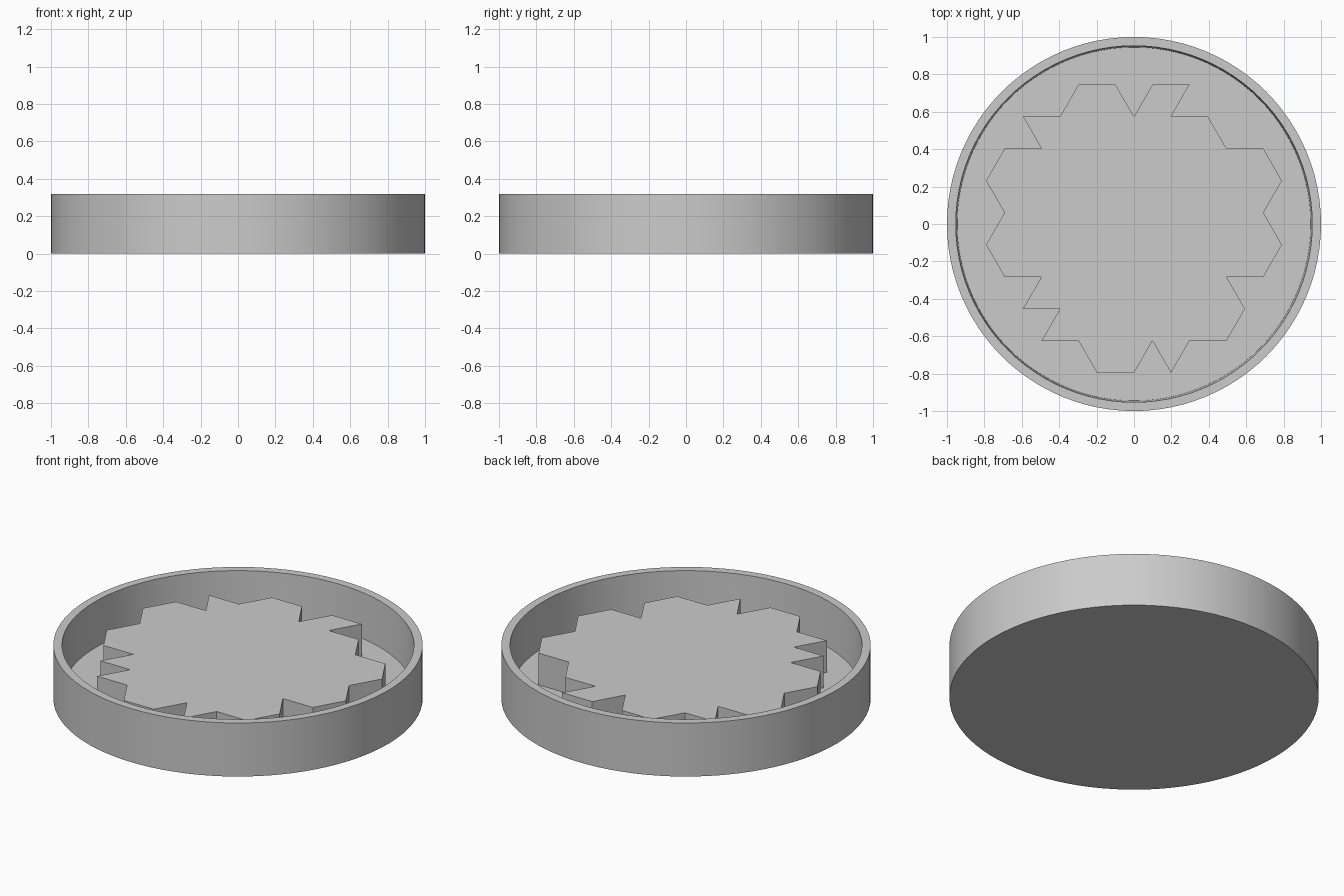
import bpy
import bmesh
from math import pi, cos, sin, radians
from mathutils import Vector

cube = bpy.data.objects.get("Cube")
if cube:
    bpy.data.objects.remove(cube, do_unlink=True)

# Single plain grey
grey = bpy.data.materials.new("plain_grey")
grey.use_nodes = True
colour = (0.6, 0.6, 0.6, 1.0)
grey.diffuse_color = colour
grey.node_tree.nodes["Principled BSDF"].inputs["Base Color"].default_value = colour

HEIGHT, FLOOR, PLATE_TOP = 0.32, 0.05, 0.24


def finish(bm, name):
    bmesh.ops.recalc_face_normals(bm, faces=bm.faces)
    mesh = bpy.data.meshes.new(name)
    bm.to_mesh(mesh)
    bm.free()
    mesh.materials.append(grey)
    obj = bpy.data.objects.new(name, mesh)
    bpy.context.collection.objects.link(obj)
    return obj


# Round dish: wall profile turned about the vertical axis
profile = [(0, 0), (1, 0), (1, HEIGHT), (0.953, HEIGHT), (0.945, FLOOR), (0, FLOOR)]
bm = bmesh.new()
verts = [bm.verts.new((r, 0, z)) for r, z in profile]
edges = [bm.edges.new(pair) for pair in zip(verts, verts[1:])]
bmesh.ops.spin(bm, geom=verts + edges, cent=(0, 0, 0), axis=(0, 0, 1),
               angle=2 * pi, steps=96)
bmesh.ops.remove_doubles(bm, verts=bm.verts, dist=0.0001)
dish = finish(bm, "dish")
bpy.ops.object.select_all(action='DESELECT')
dish.select_set(True)
bpy.context.view_layer.objects.active = dish
bpy.ops.object.shade_smooth_by_angle(angle=radians(30))

# Raised jagged plate: outline walked in equal steps on a triangular grid
STEP = 0.1977
headings = {"E": 0, "NE": 60, "NW": 120, "W": 180, "SW": 240, "SE": 300}
walk = ("NE E SW E SE E SE SW SE SW W SE SW W SW NW SW "
        "W NW W NE W NE W NW NE NW NE E NW E NE E SE").split()
point = Vector((0, 0.574, FLOOR - 0.01))
bm = bmesh.new()
outline = []
for heading in walk:
    outline.append(bm.verts.new(point))
    a = radians(headings[heading])
    point = point + Vector((cos(a), sin(a), 0)) * STEP
base = bm.faces.new(outline)
raised = bmesh.ops.extrude_face_region(bm, geom=[base], use_keep_orig=True)
for v in raised["geom"]:
    if isinstance(v, bmesh.types.BMVert):
        v.co.z = PLATE_TOP
finish(bm, "jagged_plate")
